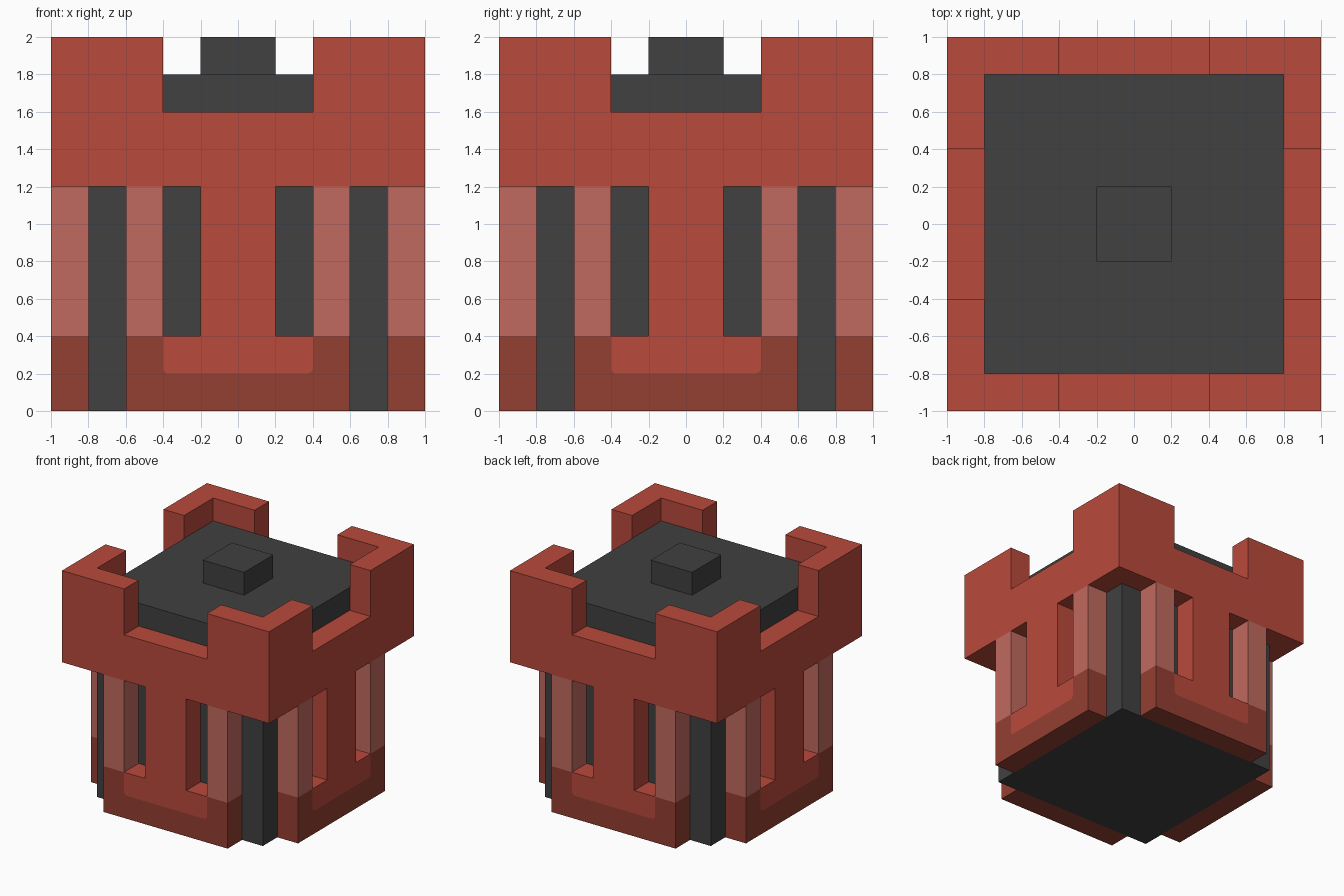
import bpy, bmesh, math
from mathutils import Matrix

cube = bpy.data.objects.get("Cube")
if cube:
    bpy.data.objects.remove(cube, do_unlink=True)


def material(name, r, g, b):
    m = bpy.data.materials.new(name)
    m.use_nodes = True
    m.diffuse_color = (r, g, b, 1)
    m.node_tree.nodes["Principled BSDF"].inputs["Base Color"].default_value = (r, g, b, 1)
    return m


RED = material("red", 0.485, 0.067, 0.044)
DARK_RED = material("dark red", 0.296, 0.050, 0.032)
PALE_RED = material("pale red", 0.527, 0.144, 0.112)
CHARCOAL = material("charcoal", 0.052, 0.052, 0.052)


def add_prism(bm, pts, y0=-1.0, y1=-0.8, caps=True):
    """Extrude an x-z outline from y0 to y1; returns the front and back vertices."""
    front = [bm.verts.new((x, y0, z)) for x, z in pts]
    back = [bm.verts.new((x, y1, z)) for x, z in pts]
    bm.faces.new(front)
    bm.faces.new(back[::-1])
    n = len(pts)
    for i in range(n):
        j = (i + 1) % n
        at_end = abs(pts[i][0]) == 1 and pts[i][0] == pts[j][0]
        if caps or not at_end:
            bm.faces.new((front[i], back[i], back[j], front[j]))
    return front, back


def finish(bm, name, mat, turn=0.0):
    bmesh.ops.recalc_face_normals(bm, faces=bm.faces)
    mesh = bpy.data.meshes.new(name)
    bm.to_mesh(mesh)
    bm.free()
    mesh.materials.append(mat)
    obj = bpy.data.objects.new(name, mesh)
    obj.rotation_euler.z = turn
    bpy.context.collection.objects.link(obj)
    return obj


def prism(name, pts, mat, turn=0.0, y0=-1.0, y1=-0.8):
    bm = bmesh.new()
    add_prism(bm, pts, y0, y1)
    return finish(bm, name, mat, turn)


def rect(x0, x1, z0, z1):
    return [(x0, z0), (x1, z0), (x1, z1), (x0, z1)]


# Dark inner tower and the knob on its roof
prism("tower_core", rect(-0.8, 0.8, 0, 1.8), CHARCOAL, 0, -0.8, 0.8)
prism("roof_knob", rect(-0.2, 0.2, 1.8, 2.0), CHARCOAL, 0, -0.2, 0.2)

# Battlement ring: four mitred notched walls welded into one mesh
wall = [(-1, 1.2), (1, 1.2), (1, 2), (0.4, 2), (0.4, 1.6),
        (-0.4, 1.6), (-0.4, 2), (-1, 2)]
bm = bmesh.new()
for k in range(4):
    front, back = add_prism(bm, wall, caps=False)
    for v in back:
        v.co.x = max(-0.8, min(0.8, v.co.x))
    bmesh.ops.rotate(bm, verts=front + back, cent=(0, 0, 0),
                     matrix=Matrix.Rotation(k * math.pi / 2, 3, 'Z'))
bmesh.ops.remove_doubles(bm, verts=bm.verts, dist=0.001)
finish(bm, "battlement", RED)

# Rounded lower edge shared by the red post foot and the dark base
R = 0.03
arc = [(0.4 - R + R * math.sin(a), 0.2 + R - R * math.cos(a))
       for a in (i * math.pi / 12 for i in range(7))]
lower_edge = [(-x, z) for x, z in reversed(arc)] + arc      # left to right

post = lower_edge + [(0.4, 0.4), (0.2, 0.4), (0.2, 1.2),
                     (-0.2, 1.2), (-0.2, 0.4), (-0.4, 0.4)]
base = [(-0.6, 0), (0.6, 0), (0.6, 0.4), (0.4, 0.4)] + lower_edge[::-1] + \
       [(-0.4, 0.4), (-0.6, 0.4)]

# One panel on each side: post with foot, base surround and two pillars
for k, side in enumerate(("front", "left", "back", "right")):
    turn = k * math.pi / 2
    prism(side + "_post", post, RED, turn)
    prism(side + "_base", base, DARK_RED, turn)
    prism(side + "_pillar_a", rect(0.4, 0.6, 0.4, 1.2), PALE_RED, turn)
    prism(side + "_pillar_b", rect(-0.6, -0.4, 0.4, 1.2), PALE_RED, turn)
